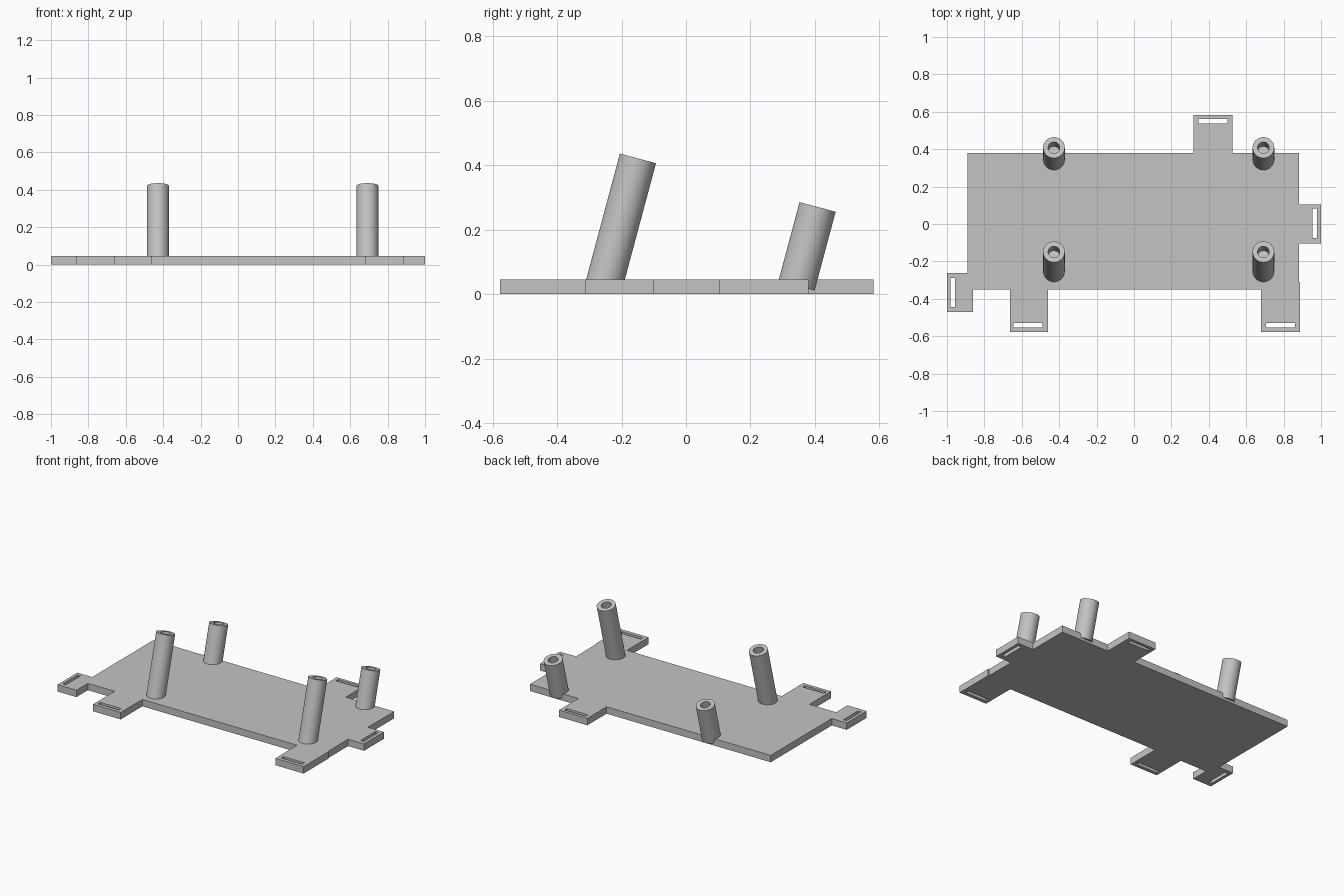
import bpy
import bmesh
from math import radians, sin, cos, tau
from mathutils import Matrix, Vector

if "Cube" in bpy.data.objects:
    bpy.data.objects.remove(bpy.data.objects["Cube"])

THICK = 0.046
TILT = radians(15)

grey = bpy.data.materials.new("light_grey")
grey.use_nodes = True
grey.diffuse_color = (0.55, 0.55, 0.55, 1)
grey.node_tree.nodes["Principled BSDF"].inputs["Base Color"].default_value = grey.diffuse_color


def make_object(name, bm):
    bmesh.ops.recalc_face_normals(bm, faces=bm.faces)
    mesh = bpy.data.meshes.new(name)
    bm.to_mesh(mesh)
    bm.free()
    mesh.materials.append(grey)
    obj = bpy.data.objects.new(name, mesh)
    bpy.context.collection.objects.link(obj)
    return obj


def rect(x0, x1, y0, y1):
    return [(x0, y0), (x1, y0), (x1, y1), (x0, y1)]


# Base plate: outline with strap tabs, and a slot through each tab
outline = [
    (-1, -0.47), (-0.86, -0.47), (-0.86, -0.35),
    (-0.663, -0.35), (-0.663, -0.578), (-0.459, -0.578), (-0.459, -0.35),
    (0.68, -0.35), (0.68, -0.578), (0.888, -0.578), (0.888, -0.31), (0.883, -0.31),
    (0.883, -0.103), (1, -0.103), (1, 0.105), (0.883, 0.105), (0.883, 0.38),
    (0.527, 0.38), (0.527, 0.582), (0.319, 0.582), (0.319, 0.38),
    (-0.89, 0.38), (-0.89, -0.262), (-1, -0.262),
]
slots = [
    rect(-0.98, -0.957, -0.443, -0.288),
    rect(-0.643, -0.488, -0.554, -0.53),
    rect(0.705, 0.86, -0.554, -0.53),
    rect(0.955, 0.978, -0.075, 0.082),
    rect(0.345, 0.5, 0.538, 0.562),
]
bm = bmesh.new()
for loop in [outline] + slots:
    verts = [bm.verts.new((x, y, 0)) for x, y in loop]
    for a, b in zip(verts, verts[1:] + verts[:1]):
        bm.edges.new((a, b))
bmesh.ops.triangle_fill(bm, use_beauty=True, use_dissolve=False,
                        edges=bm.edges[:], normal=(0, 0, 1))
top = bmesh.ops.extrude_face_region(bm, geom=bm.faces[:])["geom"]
bmesh.ops.translate(bm, vec=(0, 0, THICK),
                    verts=[v for v in top if isinstance(v, bmesh.types.BMVert)])
make_object("base_plate", bm)


# Leaning posts with a blind bore in the top end
def post(name, x, y, z, length, radius=0.058, bore=0.031, depth=0.09, sides=48):
    bm = bmesh.new()
    profile = [(radius, 0), (radius, length), (bore, length), (bore, length - depth)]
    rings = [[bm.verts.new((r * cos(tau * i / sides), r * sin(tau * i / sides), h))
              for i in range(sides)] for r, h in profile]
    for low, high in zip(rings, rings[1:]):
        for i in range(sides):
            j = (i + 1) % sides
            bm.faces.new((low[i], low[j], high[j], high[i]))
    bm.faces.new(rings[0][::-1])
    bm.faces.new(rings[-1])
    obj = make_object(name, bm)
    obj.matrix_world = Matrix.Translation(Vector((x, y, z))) @ Matrix.Rotation(-TILT, 4, "X")
    bpy.ops.object.select_all(action="DESELECT")
    obj.select_set(True)
    bpy.context.view_layer.objects.active = obj
    bpy.ops.object.shade_smooth_by_angle(angle=radians(30))


for side, x in (("right", -0.428), ("left", 0.692)):
    post("front_post_" + side, x, -0.255, 0.026, 0.409)
    post("back_post_" + side, x, 0.343, 0.026, 0.253)
